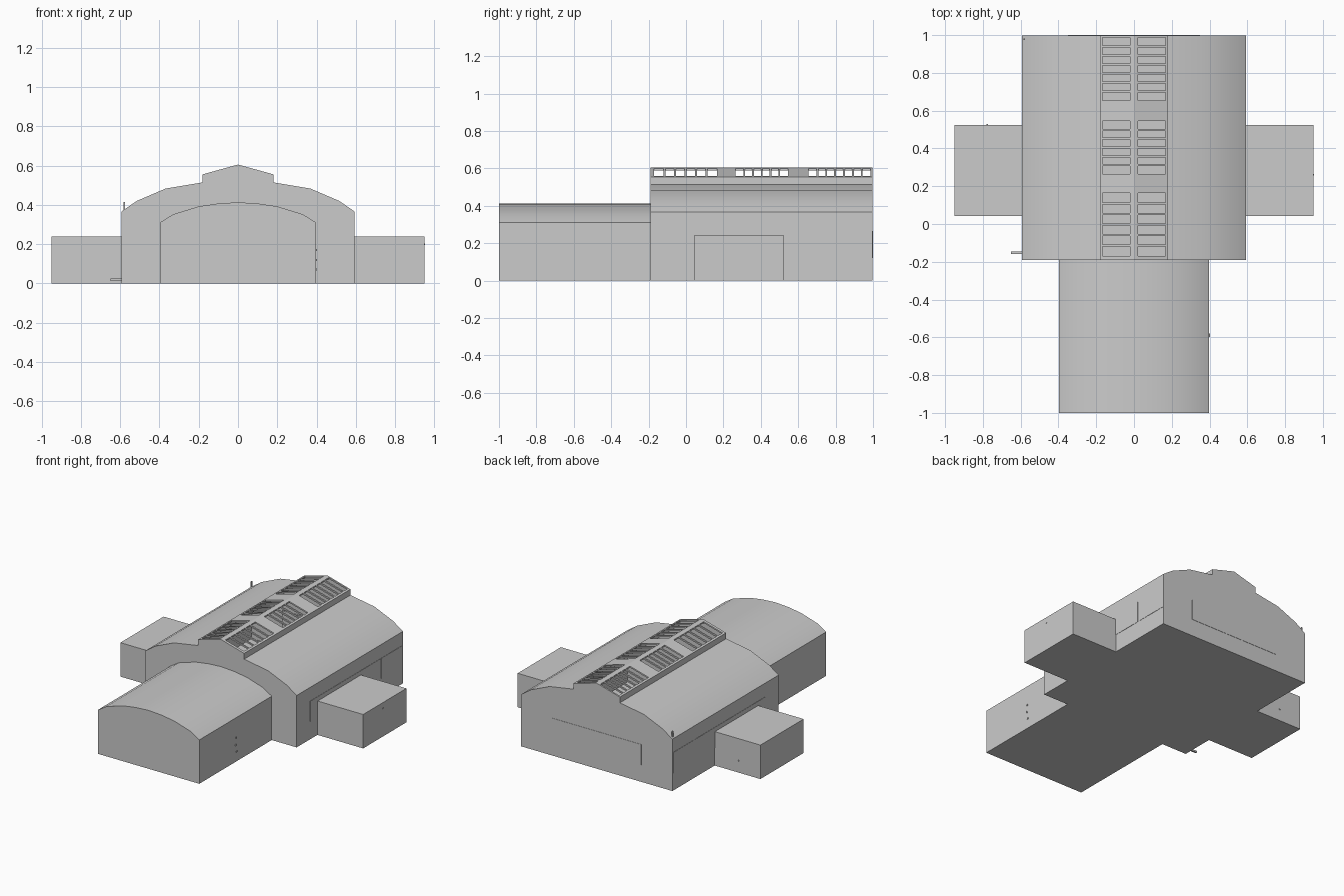
import bpy, bmesh

if "Cube" in bpy.data.objects:
    bpy.data.objects.remove(bpy.data.objects["Cube"])


def finish(bm, name, smooth=False):
    bmesh.ops.recalc_face_normals(bm, faces=bm.faces)
    me = bpy.data.meshes.new(name)
    bm.to_mesh(me)
    bm.free()
    ob = bpy.data.objects.new(name, me)
    bpy.context.collection.objects.link(ob)
    if smooth:
        bpy.ops.object.select_all(action='DESELECT')
        bpy.context.view_layer.objects.active = ob
        ob.select_set(True)
        bpy.ops.object.shade_smooth_by_angle(angle=0.6)
    return ob


def hexa(bm, lower, upper):
    a = [bm.verts.new(p) for p in lower]
    b = [bm.verts.new(p) for p in upper]
    bm.faces.new(a)
    bm.faces.new(b)
    for i in range(4):
        j = (i + 1) % 4
        bm.faces.new((a[i], a[j], b[j], b[i]))


def box(name, x0, x1, y0, y1, z0, z1):
    bm = bmesh.new()
    base = [(x0, y0), (x1, y0), (x1, y1), (x0, y1)]
    hexa(bm, [(x, y, z0) for x, y in base], [(x, y, z1) for x, y in base])
    return finish(bm, name)


def mirrored(ob):
    ob.modifiers.new("mirror", 'MIRROR').use_axis = (True, False, False)
    return ob


def hall(name, half, y0, y1, skip=()):
    """Extrude a half profile, mirrored across x, from y0 to y1."""
    pts = half + [(-x, z) for x, z in reversed(half) if x > 0]
    bm = bmesh.new()
    f = [bm.verts.new((x, y0, z)) for x, z in pts]
    b = [bm.verts.new((x, y1, z)) for x, z in pts]
    bm.faces.new(f)
    bm.faces.new(b)
    for i in range(len(pts)):
        if i not in skip:
            j = (i + 1) % len(pts)
            bm.faces.new((f[i], f[j], b[j], b[i]))
    return finish(bm, name, True)


# Main hall shell, left open where the glazed roof lantern sits
main = [(.592, 0), (.592, .367), (.515, .42), (.368, .483),
        (.181, .514), (.181, .555), (0, .605)]
hall("main_hall", main, -.19, .998, skip=(5, 6))

# Lower front hall with arched roof
front = [(.397, 0), (.397, .31), (.33, .352), (.2, .392), (.1, .407), (0, .413)]
hall("front_hall", front, -1, -.19)

# Side annexes
mirrored(box("side_annex", .59, .95, .042, .525, 0, .24))

# Lantern roof: open window frames on both slopes
bm = bmesh.new()


def slab(x0, x1, y0, y1, t=.01):
    top = [(x, y, .605 - x * .05 / .181)
           for x, y in ((x0, y0), (x1, y0), (x1, y1), (x0, y1))]
    hexa(bm, [(x, y, z - t) for x, y, z in top], top)


slab(0, .02, -.19, .998)
slab(.166, .181, -.19, .998)
start = -.19
for y0, y1, count in ((-.17, .165, 6), (.265, .545, 6), (.655, .987, 7)):
    slab(.02, .166, start, y0)
    pitch = (y1 - y0) / count
    for i in range(1, count):
        y = y0 + i * pitch
        slab(.02, .166, y - .005, y + .005)
    start = y1
slab(.02, .166, start, .998)
mirrored(finish(bm, "lantern_roof"))

# Shallow window strips on the back and side walls
box("back_window_strip", -.35, .35, .99, 1, .12, .265)
for y0, y1 in ((-.04, .745), (.755, .99)):
    mirrored(box("side_window_strip", .585, .594, y0, y1, .125, .27))

# Corner flue, entrance step and small wall fittings
box("corner_flue", -.584, -.576, .975, .983, .36, .415)
box("side_step", -.65, -.59, -.158, -.146, .012, .024)
for y, z in ((-.595, .12), (-.585, .07), (-.59, .17)):
    box("wall_fitting", .39, .402, y - .004, y + .004, z - .005, z + .005)
box("left_annex_fitting", -.782, -.774, .52, .529, .08, .088)
box("right_annex_fitting", .945, .953, .258, .266, .196, .204)
